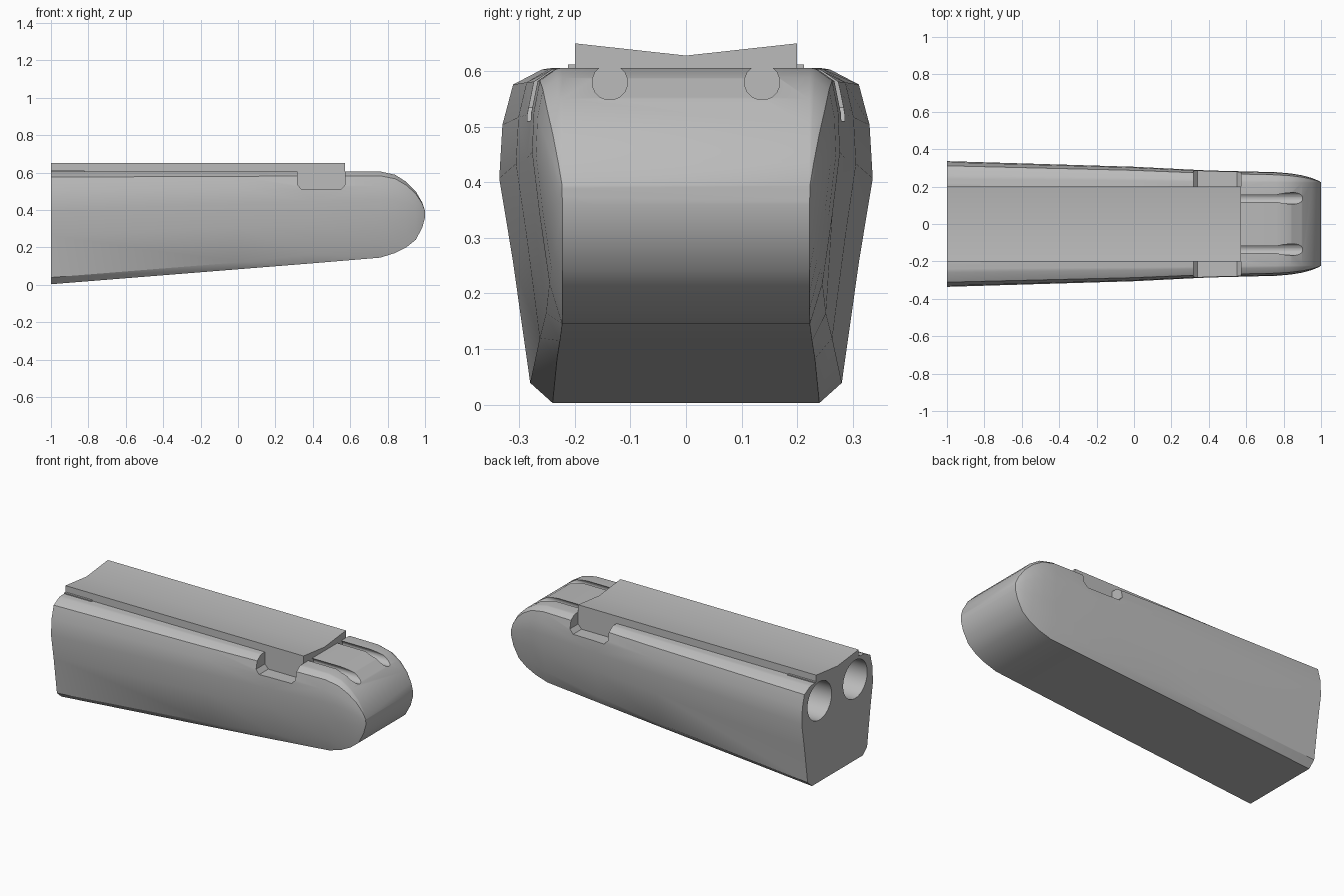
import bpy, bmesh, math

old = bpy.data.objects.get("Cube")
if old:
    bpy.data.objects.remove(old, do_unlink=True)

grey = bpy.data.materials.new("mid grey")
grey.use_nodes = True
colour = (0.5, 0.5, 0.5, 1)
grey.diffuse_color = colour
grey.node_tree.nodes["Principled BSDF"].inputs["Base Color"].default_value = colour


def loft(name, rings):
    """Closed solid through rings of equal point count."""
    bm = bmesh.new()
    loops = [[bm.verts.new(p) for p in ring] for ring in rings]
    n = len(loops[0])
    for a, b in zip(loops, loops[1:]):
        for i in range(n):
            j = (i + 1) % n
            bm.faces.new((a[i], a[j], b[j], b[i]))
    bm.faces.new(loops[0])
    bm.faces.new(loops[-1])
    bmesh.ops.remove_doubles(bm, verts=bm.verts, dist=0.0005)
    bmesh.ops.recalc_face_normals(bm, faces=bm.faces)
    mesh = bpy.data.meshes.new(name)
    bm.to_mesh(mesh)
    bm.free()
    mesh.materials.append(grey)
    ob = bpy.data.objects.new(name, mesh)
    bpy.context.collection.objects.link(ob)
    return ob


def along_x(name, outline, x0, x1):
    return loft(name, [[(x, y, z) for y, z in outline] for x in (x0, x1)])


def along_y(name, outline, y0, y1):
    return loft(name, [[(x, y, z) for x, z in outline] for y in (y0, y1)])


def circle(cy, cz, r, n):
    return [(cy + r * math.cos(math.tau * (i + 0.5) / n),
             cz + r * math.sin(math.tau * (i + 0.5) / n)) for i in range(n)]


def cut(target, cutter):
    mod = target.modifiers.new("cut", "BOOLEAN")
    mod.operation = "DIFFERENCE"
    mod.solver = "EXACT"
    mod.object = cutter
    bpy.context.view_layer.objects.active = target
    bpy.ops.object.modifier_apply(modifier=mod.name)
    bpy.data.objects.remove(cutter, do_unlink=True)


# Body stations: x, bottom, top, inner half width, widest half width, lower chamfer
stations = [
    (-1, 0.003, 0.606, 0.24, 0.336, 0.06),
    (0, 0.083, 0.606, 0.232, 0.306, 0.07),
    (0.4, 0.115, 0.606, 0.227, 0.286, 0.1),
    (0.76, 0.145, 0.606, 0.223, 0.277, 0.16),
    (0.84, 0.17, 0.588, 0.222, 0.27, 0.18),
    (0.9, 0.2, 0.55, 0.222, 0.26, 0.2),
    (0.95, 0.24, 0.5, 0.222, 0.246, 0.2),
    (0.985, 0.305, 0.44, 0.222, 0.232, 0.2),
    (1, 0.36, 0.395, 0.222, 0.223, 0.2),
]


def section(x, zb, zt, w, wide, chamfer):
    shape = [(0, 0), (0.42, chamfer), (0.75, 0.43), (1, 0.67),
             (0.94, 0.83), (0.74, 0.95), (0.2, 0.995), (0, 1)]
    half = [(w + (wide - w) * k, zb + (zt - zb) * t) for k, t in shape]
    return [(x, y, z) for y, z in half] + [(x, -y, z) for y, z in reversed(half)]


body = loft("body", [section(*s) for s in stations])

notch = [(0.318, 0.7), (0.318, 0.535), (0.34, 0.51), (0.55, 0.51),
         (0.573, 0.535), (0.573, 0.7)]
for side in (-1, 1):
    # Rear bores, side notches and the round rail channels
    cut(body, along_x("bore_cutter", circle(side * 0.168, 0.485, 0.114, 40), -1.1, -0.4))
    cut(body, along_y("notch_cutter", notch, side * 0.2, side * 0.45))
    cut(body, along_x("channel_cutter", circle(side * 0.137, 0.58, 0.032, 16), 0.5, 1.1))

# Top plate with a shallow valley, its rails, and the rear seat below it
plate = along_x("top_plate", [(-0.2, 0.603), (0.2, 0.603), (0.2, 0.65),
                              (0, 0.628), (-0.2, 0.65)], -1, 0.573)
seat = along_x("rear_seat", [(-0.212, 0.602), (0.212, 0.602),
                             (0.212, 0.612), (-0.212, 0.612)], -1, -0.82)
parts = [body, plate, seat]
for side, label in ((-1, "right"), (1, "left")):
    parts.append(along_x(label + "_rail", circle(side * 0.137, 0.58, 0.032, 16), 0.45, 0.573))

for ob in parts:
    bpy.ops.object.select_all(action="DESELECT")
    ob.select_set(True)
    bpy.context.view_layer.objects.active = ob
    bpy.ops.object.shade_smooth_by_angle(angle=math.radians(30))
